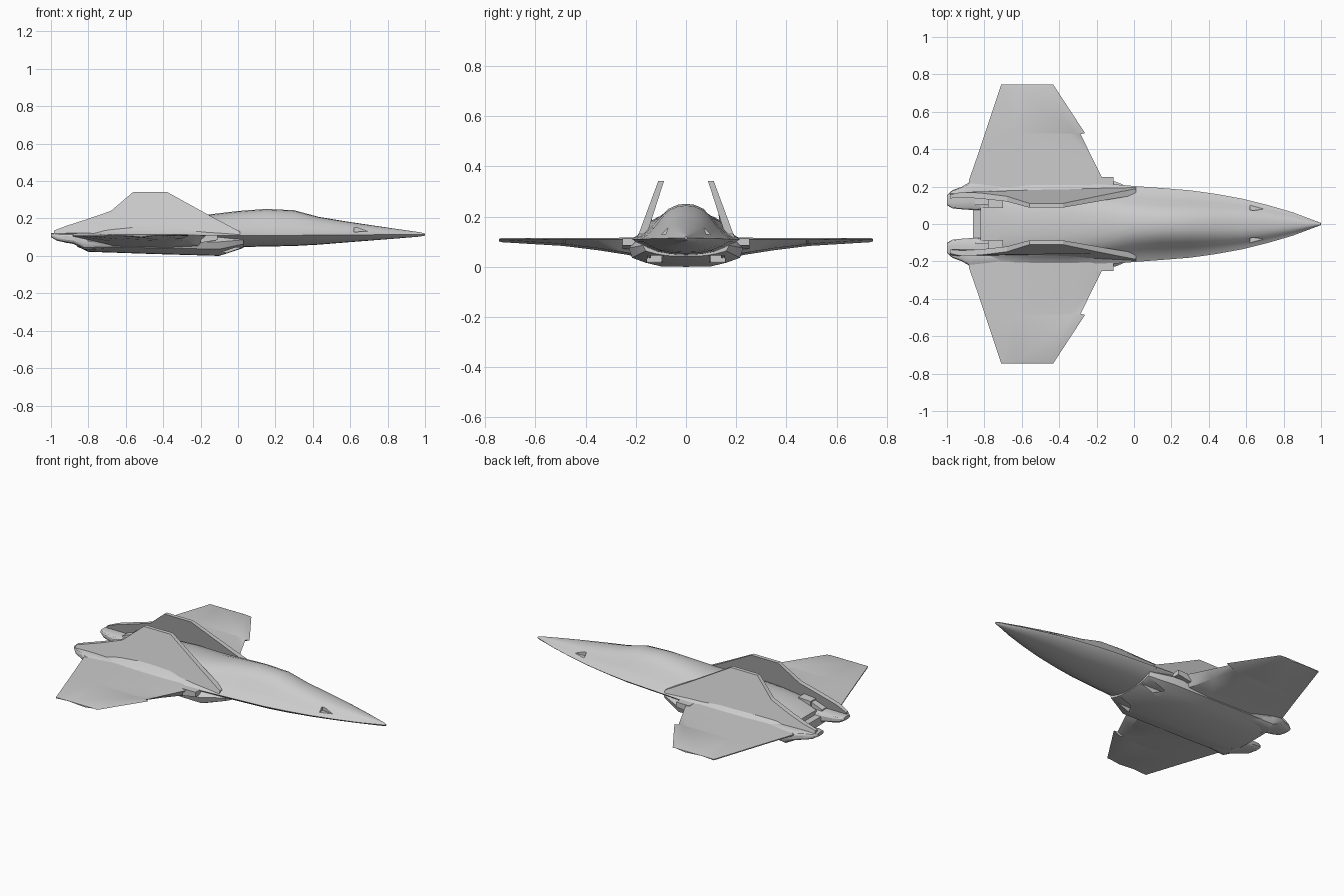
import bpy, bmesh, math

if "Cube" in bpy.data.objects:
    bpy.data.objects.remove(bpy.data.objects["Cube"])


def loft(name, rings, mirror=False):
    """Skin a list of equal-length point rings and cap both ends."""
    bm = bmesh.new()
    vs = [[bm.verts.new(p) for p in r] for r in rings]
    n = len(rings[0])
    for a, b in zip(vs, vs[1:]):
        for i in range(n):
            j = (i + 1) % n
            bm.faces.new((a[i], a[j], b[j], b[i]))
    bm.faces.new(vs[0])
    bm.faces.new(vs[-1])
    bmesh.ops.recalc_face_normals(bm, faces=bm.faces[:])
    me = bpy.data.meshes.new(name)
    bm.to_mesh(me)
    bm.free()
    ob = bpy.data.objects.new(name, me)
    bpy.context.collection.objects.link(ob)
    if mirror:
        m = ob.modifiers.new("mirror", 'MIRROR')
        m.use_axis = (False, True, False)
        m.use_mirror_merge = False
    return ob


def activate(ob):
    bpy.ops.object.select_all(action='DESELECT')
    ob.select_set(True)
    bpy.context.view_layer.objects.active = ob


def cut(ob, cutter):
    activate(ob)
    m = ob.modifiers.new("cut", 'BOOLEAN')
    m.operation = 'DIFFERENCE'
    m.solver = 'EXACT'
    m.object = cutter
    bpy.ops.object.modifier_apply(modifier=m.name)


def smooth(ob, deg=30):
    activate(ob)
    bpy.ops.object.shade_smooth_by_angle(angle=math.radians(deg))


def rect(x, y0, y1, z0, z1):
    return [(x, y0, z0), (x, y1, z0), (x, y1, z1), (x, y0, z1)]


def full(x, half):
    """Mirror a half section (bottom centre to top centre) into a ring."""
    return [(x, y, z) for y, z in half] + [(x, -y, z) for y, z in half[-2:0:-1]]


# fuselage: chined section, bell-shaped in front, fuller between the tails
BELL = [(1, 0), (.84, .13), (.68, .36), (.52, .63), (.36, .86), (.18, .97), (0, 1)]
FULL = [(1, 0), (.88, .15), (.8, .38), (.68, .66), (.52, .85), (.27, .96), (0, 1)]
LOW = [(0, 1), (.3, .95), (.55, .8), (.78, .5), (.95, .15)]
# x, half width, chine z, top z, bottom z, fullness
BODY = [(1, .005, .115, .120, .108, .5), (.97, .017, .115, .127, .103, .5),
        (.85, .062, .114, .144, .093, .5), (.72, .1, .113, .163, .083, .5),
        (.58, .135, .112, .184, .072, .4), (.43, .162, .111, .209, .06, .2),
        (.3, .18, .11, .244, .053, .1), (.15, .192, .11, .251, .05, 0),
        (0, .203, .11, .24, .047, .1), (-.15, .216, .11, .222, .045, .5),
        (-.35, .22, .11, .212, .045, 1), (-.55, .22, .11, .198, .045, 1),
        (-.72, .215, .11, .165, .045, 1), (-.82, .2, .105, .125, .05, 1)]
rings = []
for x, w, zc, zt, zb, f in BODY:
    half = [(w * a, zc - (zc - zb) * b) for a, b in LOW]
    half += [(w * (p[0] * (1 - f) + q[0] * f), zc + (zt - zc) * (p[1] * (1 - f) + q[1] * f))
             for p, q in zip(BELL, FULL)]
    rings.append(full(x, half))
fuselage = loft("fuselage", rings)

# belly fairing with the engine ducts
BELLY = [(0, 0), (.1, .002), (.16, .016), (.215, .036), (.228, .075), (.2, .1), (0, .1)]
rings = []
for x, wy, lift in [(.03, .75, .043), (-.1, 1, 0), (-.45, 1, .01), (-.8, 1, .022), (-.86, .95, .05)]:
    rings.append(full(x, [(y * wy, max(z, lift + z * (1 - lift / .1))) for y, z in BELLY]))
belly = loft("belly_fairing", rings)

# engine booms reaching the tail end: x, inner y, outer y, bottom z, top z
BOOM = [(-.66, .07, .215, .04, .12), (-.82, .07, .228, .03, .122), (-.88, .075, .224, .064, .122),
        (-.92, .078, .2, .07, .122), (-.97, .083, .182, .082, .122), (-1, .1, .155, .1, .122)]
rings = []
for x, a, b, lo, hi in BOOM:
    c, h, m, k = (a + b) / 2, (b - a) / 2, (lo + hi) / 2, (hi - lo) / 2
    ring = []
    for i in range(16):
        t = 2 * math.pi * (i + .5) / 16
        cs, sn = math.cos(t), math.sin(t)
        ring.append((x, c + h * math.copysign(abs(cs) ** .6, cs), m + k * math.copysign(abs(sn) ** .6, sn)))
    rings.append(ring)
boom = loft("engine_boom", rings, True)

# wings: y, leading x, trailing x, top z, bottom z
WING = [(.14, -.11, -.89, .117, .03), (.235, -.165, -.882, .116, .048), (.35, -.222, -.842, .115, .066),
        (.48, -.285, -.798, .115, .082), (.486, -.262, -.796, .115, .083), (.735, -.425, -.713, .115, .098),
        (.745, -.432, -.71, .111, .102)]
rings = []
for y, le, te, zt, zb in WING:
    c = te - le
    e = .108
    rings.append([(le, y, e), (le + .12 * c, y, zt), (le + .7 * c, y, zt), (te, y, e + .003),
                  (te, y, e - .003), (le + .7 * c, y, zb + .008), (le + .3 * c, y, zb), (le + .08 * c, y, zb + .008)])
wing = loft("wing", rings, True)

# small blocks at the wing roots
root = loft("wing_root_block", [rect(-.11, .18, .252, .085, .113), rect(-.2, .18, .252, .07, .113)], True)

# inward-leaning tail fins that run on as side walls beside the exhausts
FIN = [(.01, .13), (-.15, .215), (-.38, .342), (-.56, .342), (-.68, .24),
       (-.82, .192), (-.92, .16), (-.985, .135), (-.985, .105), (.01, .105)]
outer = [(x, .2 - (z - .1) * .37 - max(0, -x - .9) * .35, z) for x, z in FIN]
inner = [(x, .165 - (z - .1) * .32 - max(0, -x - .9) * .2, z) for x, z in FIN]
fin = loft("tail_fin", [outer, inner], True)

# exhaust nozzles in the troughs
nozzle = loft("exhaust_nozzle", [rect(-.7, .085, .16, .1, .172), rect(-.78, .088, .158, .105, .165),
                                 rect(-.78, .096, .15, .113, .157), rect(-.72, .1, .146, .117, .153)], True)
petal = loft("exhaust_petal", [rect(-.74, .108, .138, .115, .165), rect(-.85, .1, .146, .115, .128)], True)

# recesses: intakes, exhaust troughs and nose slots
intake = loft("intake_cutter", [rect(.1, .09, .15, .012, .046), rect(-.25, .1, .16, .022, .046)], True)
trough = loft("trough_cutter", [rect(-.745, .09, .155, .118, .25), rect(-.95, .085, .16, .118, .25)], True)
slot = loft("slot_cutter", [rect(.74, .086, .15, .133, .15), rect(.62, .07, .15, .128, .152)], True)
cut(belly, intake)
cut(fuselage, trough)
cut(fuselage, slot)
for c in (intake, trough, slot):
    bpy.data.objects.remove(c, do_unlink=True)

for ob in (fuselage, belly, boom, wing):
    smooth(ob)
for ob in (fin, root, nozzle, petal):
    smooth(ob, 20)
